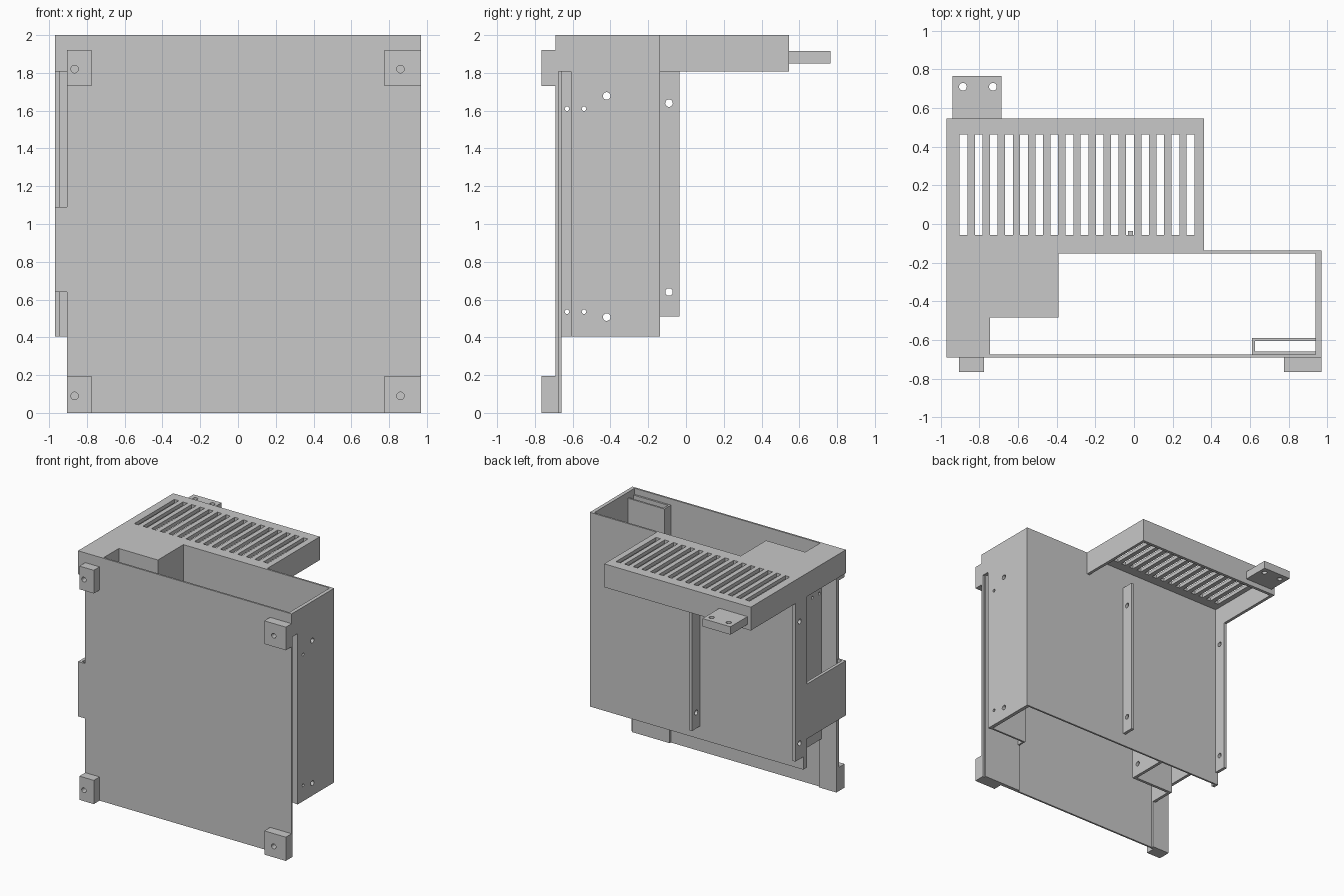
import bpy, bmesh
from mathutils import Matrix, Vector

if "Cube" in bpy.data.objects:
    bpy.data.objects.remove(bpy.data.objects["Cube"], do_unlink=True)

COLOUR = (0.578, 0.578, 0.578, 1)
grey = bpy.data.materials.new("plain_grey")
grey.use_nodes = True
grey.diffuse_color = COLOUR
grey.node_tree.nodes["Principled BSDF"].inputs["Base Color"].default_value = COLOUR


def add_box(bm, x, y, z):
    """Box from three (low, high) ranges."""
    centre = Vector([(a + b) / 2 for a, b in (x, y, z)])
    size = [b - a for a, b in (x, y, z)]
    bmesh.ops.create_cube(bm, size=1, matrix=Matrix.Translation(centre) @ Matrix.Diagonal((*size, 1)))


def add_rod(bm, axis, centre, radius, depth):
    """Round hole cutter along an axis."""
    turn = Vector((0, 0, 1)).rotation_difference(Vector(axis)).to_matrix().to_4x4()
    bmesh.ops.create_cone(bm, cap_ends=True, segments=20, radius1=radius, radius2=radius,
                          depth=depth, matrix=Matrix.Translation(centre) @ turn)


def make_object(name, bm):
    mesh = bpy.data.meshes.new(name)
    bm.to_mesh(mesh)
    bm.free()
    mesh.materials.append(grey)
    obj = bpy.data.objects.new(name, mesh)
    bpy.context.scene.collection.objects.link(obj)
    return obj


def part(name, x, y, z, boxes=(), rods=()):
    """Box part with separate box and round cut-outs."""
    bm = bmesh.new()
    add_box(bm, x, y, z)
    obj = make_object(name, bm)
    if not boxes and not rods:
        return
    bm = bmesh.new()
    for b in boxes:
        add_box(bm, *b)
    for r in rods:
        add_rod(bm, *r)
    cutter = make_object(name + "_cutter", bm)
    cutter.hide_render = True
    mod = obj.modifiers.new("cut", 'BOOLEAN')
    mod.operation, mod.solver, mod.object = 'DIFFERENCE', 'EXACT', cutter
    bpy.context.view_layer.update()
    result = bpy.data.meshes.new_from_object(obj.evaluated_get(bpy.context.evaluated_depsgraph_get()))
    obj.modifiers.clear()
    obj.data = result
    bpy.data.objects.remove(cutter, do_unlink=True)


def side_holes(x, y, heights, radius):
    return [((1, 0, 0), (x, y, z), radius, 0.2) for z in heights]


W, FRONT, BACK, TOP, LOW, HOOD = 0.97, -0.69, -0.14, 2.0, 0.405, 1.808
SMALL, LARGE = (0.535, 1.61), (0.507, 1.678)
NOTCHES = ((-0.1, 0.64), (1.09, HOOD))

# Front plate with its right edge notched
part("front_plate", (-W, W), (FRONT, -0.675), (0, TOP),
     boxes=[((-1.1, -0.905), (-0.8, -0.6), z) for z in NOTCHES])
part("left_guide_pad", (0.61, 0.955), (-0.676, -0.66), (0, 1.95))
part("right_guide_pad", (-0.904, -0.745), (-0.676, -0.66), (0, 1.95))

# Corner feet with blind screw holes
for side, x, hole in (("right", (-0.905, -0.775), -0.865), ("left", (0.775, W), 0.86)):
    for level, z, mid in (("lower", (0, 0.195), 0.09), ("upper", (1.73, 1.92), 1.82)):
        part(f"{level}_{side}_foot", x, (-0.765, FRONT), z,
             rods=[((0, 1, 0), (hole, -0.76, mid), 0.02, 0.13)])

# Outer walls
part("left_wall", (0.94, W), (FRONT + 0.01, BACK), (LOW, TOP),
     boxes=[((0.9, 1.1), (-0.72, -0.61), (0.3, HOOD))],
     rods=side_holes(W, -0.54, SMALL, 0.012) + side_holes(W, -0.42, LARGE, 0.02))
part("back_wall", (-W, W), (-0.152, -0.137), (LOW, TOP))
part("right_wall", (-W, -0.945), (FRONT + 0.01, BACK), (LOW, TOP),
     boxes=[((-1.1, -0.9), (-0.8, -0.185), z) for z in NOTCHES])

# Narrow pocket behind the slot in the left wall
part("pocket_back", (0.61, 0.945), (-0.605, -0.59), (LOW, 1.95))
part("pocket_end", (0.61, 0.625), (-0.665, -0.59), (LOW, 1.95),
     rods=side_holes(0.62, -0.63, SMALL, 0.012))

# Stepped duct along the right side, closed by a roof
part("duct_front_side", (-0.77, -0.745), (-0.68, -0.483), (LOW, TOP),
     rods=side_holes(-0.76, -0.63, SMALL, 0.012) + side_holes(-0.76, -0.54, SMALL, 0.012))
part("duct_step", (-0.77, -0.39), (-0.483, -0.46), (LOW, TOP))
part("duct_back_side", (-0.415, -0.39), (-0.483, BACK), (LOW, TOP),
     rods=side_holes(-0.4, -0.42, LARGE, 0.02))
part("duct_roof", (-W, -0.39), (-0.483, BACK), (1.97, TOP))
part("duct_front_roof", (-W, -0.745), (-0.68, -0.47), (1.97, TOP))

# Rear hood with a slotted top
slots = [((-0.902 + i * 0.0783, -0.862 + i * 0.0783), (-0.058, 0.462), (1.9, 2.1)) for i in range(16)]
part("hood_grille", (-W, 0.362), (BACK, 0.545), (1.97, TOP), boxes=slots)
part("hood_right_wall", (-W, -0.945), (BACK, 0.545), (HOOD, TOP))
part("hood_left_wall", (0.337, 0.362), (BACK, 0.545), (HOOD, TOP))
part("hood_back_wall", (-W, 0.362), (0.52, 0.545), (HOOD, TOP))
part("hood_tab", (-0.94, -0.685), (0.54, 0.765), (1.85, 1.915),
     rods=[((0, 0, 1), (x, 0.71, 1.88), 0.02, 0.2) for x in (-0.885, -0.73)])

# Upright mounting flanges on the back
for name, x in (("middle_flange", -0.03), ("right_flange", -W)):
    part(name, (x, x + 0.025), (-0.145, -0.035), (0.51, HOOD + 0.01),
         rods=side_holes(x, -0.09, (0.64, 1.64), 0.02))
